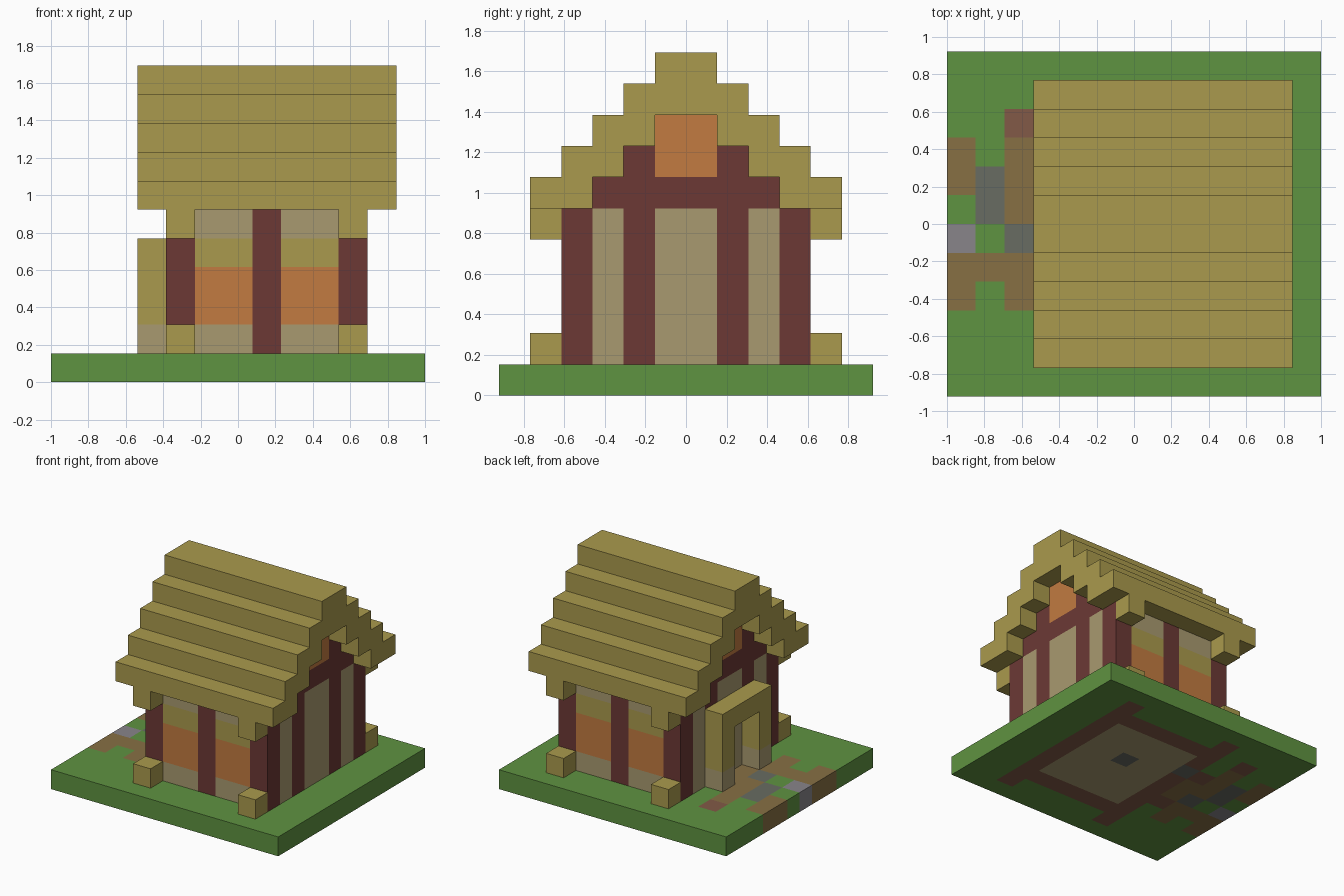
import bpy
import bmesh

cube = bpy.data.objects.get("Cube")
if cube:
    bpy.data.objects.remove(cube, do_unlink=True)

U = 2 / 13  # size of one block
NX, NY = 13, 12


def pos(i, j, k):
    """Block coordinates to model coordinates."""
    return ((i - NX / 2) * U, (j - NY / 2) * U, k * U)


def material(name, hex_colour):
    srgb = [int(hex_colour[n:n + 2], 16) / 255 for n in (0, 2, 4)]
    colour = [((c + 0.055) / 1.055) ** 2.4 for c in srgb] + [1]
    mat = bpy.data.materials.new(name)
    mat.use_nodes = True
    mat.diffuse_color = colour
    mat.node_tree.nodes["Principled BSDF"].inputs["Base Color"].default_value = colour
    return mat


GRASS = material("grass green", "5f9341")
STRAW = material("straw", "aa9a4d")
PLASTER = material("pale plaster", "a99a70")
CLAY = material("orange clay", "c27b41")
TIMBER = material("dark red timber", "6c3935")
DIRT = material("path brown", "877044")
SLATE = material("slate grey", "686c62")
STONE = material("light stone", "88858a")
FOOTING = material("footing brown", "825a47")


def finish(name, bm, mats):
    bmesh.ops.recalc_face_normals(bm, faces=bm.faces)
    mesh = bpy.data.meshes.new(name)
    bm.to_mesh(mesh)
    bm.free()
    for mat in mats:
        mesh.materials.append(mat)
    obj = bpy.data.objects.new(name, mesh)
    bpy.context.collection.objects.link(obj)
    return obj


def box(name, mat, xs, ys, zs):
    """Box spanning block ranges (start, end) on each axis."""
    bm = bmesh.new()
    bmesh.ops.create_cube(bm, size=1)
    for v in bm.verts:
        v.co = pos(*(r[int(c > 0)] for r, c in zip((xs, ys, zs), v.co)))
    return finish(name, bm, [mat])


# Ground slab: a grid of blocks, later patches paint over earlier ones
ground_mats = [GRASS, FOOTING, PLASTER, DIRT, SLATE, STONE]
patches = [
    (FOOTING, 4, 11, 2, 10), (PLASTER, 5, 10, 3, 9),
    (FOOTING, 4, 5, 1, 11), (FOOTING, 10, 11, 1, 11),
    (FOOTING, 3, 4, 4, 8), (DIRT, 3, 4, 5, 7),
    (SLATE, 7, 8, 6, 7), (SLATE, 4, 5, 7, 8),
    (DIRT, 0, 1, 7, 9), (STONE, 0, 1, 5, 6), (DIRT, 0, 1, 3, 5),
    (SLATE, 1, 2, 6, 8), (DIRT, 1, 2, 4, 5),
    (FOOTING, 2, 3, 9, 10), (DIRT, 2, 3, 6, 9),
    (SLATE, 2, 3, 5, 6), (DIRT, 2, 3, 3, 5),
]
bm = bmesh.new()
grid = [[bm.verts.new(pos(i, j, 0)) for j in range(NY + 1)] for i in range(NX + 1)]
for i in range(NX):
    for j in range(NY):
        bm.faces.new((grid[i][j], grid[i + 1][j], grid[i + 1][j + 1], grid[i][j + 1]))
top = bmesh.ops.extrude_face_region(bm, geom=bm.faces[:], use_keep_orig=True)
for v in top["geom"]:
    if isinstance(v, bmesh.types.BMVert):
        v.co.z = U
for face in bm.faces:
    c = face.calc_center_median()
    i = min(int(c.x / U + NX / 2), NX - 1)
    j = min(int(c.y / U + NY / 2), NY - 1)
    for mat, i0, i1, j0, j1 in patches:
        if i0 <= i < i1 and j0 <= j < j1:
            face.material_index = ground_mats.index(mat)
finish("ground", bm, ground_mats)

# Long walls: banded panels with a post in the middle
bands = [("base", PLASTER, 1, 2), ("middle", CLAY, 2, 4),
         ("rail", STRAW, 4, 5), ("upper", PLASTER, 5, 6)]
for side, j in (("front", 2), ("back", 9)):
    box(f"{side}_middle_post", TIMBER, (7, 8), (j, j + 1), (1, 6))
    for part, mat, k0, k1 in bands:
        for half, i0, i1 in (("right", 5, 7), ("left", 8, 10)):
            box(f"{side}_{half}_{part}_panel", mat, (i0, i1), (j, j + 1), (k0, k1))

# Gable walls: posts, plaster panels, beam and clay gable window
for side, i in (("right", 4), ("left", 10)):
    xs = (i, i + 1)
    for n, j in enumerate((2, 4, 7, 9)):
        box(f"{side}_gable_post_{n}", TIMBER, xs, (j, j + 1), (1, 6))
    for n, ys in enumerate(((3, 4), (5, 7), (8, 9))):
        box(f"{side}_gable_panel_{n}", PLASTER, xs, ys, (1, 6))
    box(f"{side}_gable_beam", TIMBER, xs, (3, 9), (6, 7))
    for n, j in enumerate((4, 7)):
        box(f"{side}_gable_strut_{n}", TIMBER, xs, (j, j + 1), (7, 8))
    box(f"{side}_gable_window", CLAY, xs, (5, 7), (7, 9))
    # Corner bales on the ground and brackets below the eaves
    for end, j in (("front", 1), ("back", 10)):
        box(f"{end}_{side}_bale", STRAW, xs, (j, j + 1), (1, 2))
        box(f"{end}_{side}_eave_bracket", STRAW, xs, (j, j + 1), (5, 6))

# Stepped roof: profile of half widths and heights, mirrored and extruded
outer, inner = [], []
for n in range(5):
    outer += [(5 - n, 6 + n), (5 - n, 7 + n)]
for n in range(3):
    inner += [(3 - n, 6 + n), (3 - n, 7 + n)]
mirror = lambda pts: [(-w, k) for w, k in reversed(pts)]
profile = outer + mirror(outer) + [(-w, k) for w, k in inner] + inner[::-1]
bm = bmesh.new()
face = bm.faces.new([bm.verts.new(pos(3, NY / 2 + w, k)) for w, k in profile])
ext = bmesh.ops.extrude_face_region(bm, geom=[face], use_keep_orig=True)
for v in ext["geom"]:
    if isinstance(v, bmesh.types.BMVert):
        v.co.x += 9 * U
finish("stepped_roof", bm, [STRAW])

# Entrance arch on the path side
for end, j in (("front", 4), ("back", 7)):
    box(f"arch_{end}_foot", PLASTER, (3, 4), (j, j + 1), (1, 2))
    box(f"arch_{end}_leg", STRAW, (3, 4), (j, j + 1), (2, 4))
box("arch_lintel", STRAW, (3, 4), (4, 8), (4, 5))
